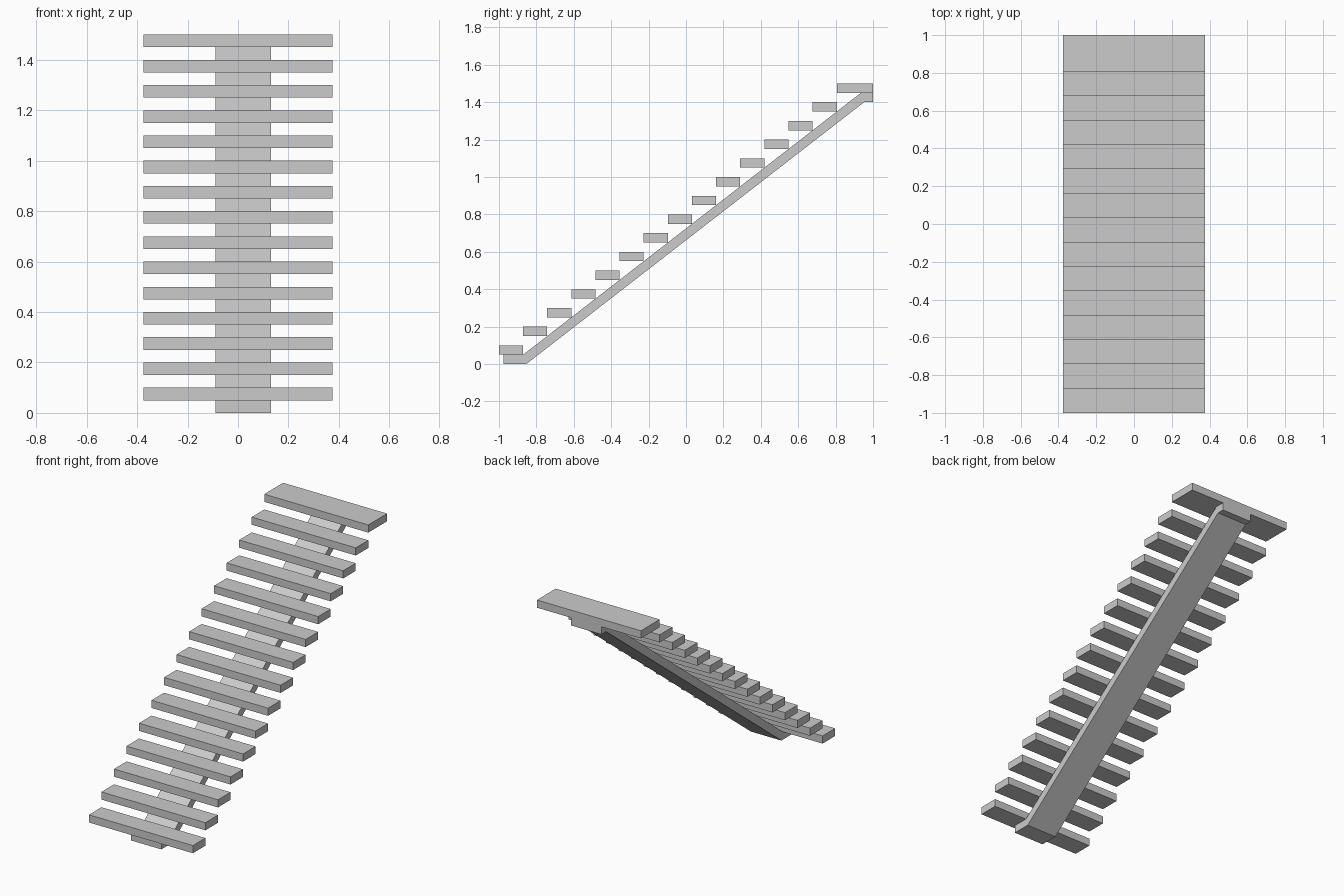
import bpy
import bmesh

if "Cube" in bpy.data.objects:
    bpy.data.objects.remove(bpy.data.objects["Cube"], do_unlink=True)

# Single pale grey finish
grey = bpy.data.materials.new("pale grey")
grey.use_nodes = True
colour = (0.6, 0.6, 0.6, 1)
grey.diffuse_color = colour
grey.node_tree.nodes["Principled BSDF"].inputs["Base Color"].default_value = colour

STEPS = 15
RISE = 0.1
RUN = 0.129
THICK = 0.05


def extrude_profile(name, profile, x0, x1):
    """Sweep a closed (y, z) outline sideways from x0 to x1."""
    bm = bmesh.new()
    face = bm.faces.new([bm.verts.new((x0, y, z)) for y, z in profile])
    swept = bmesh.ops.extrude_face_region(bm, geom=[face])["geom"]
    verts = [v for v in swept if isinstance(v, bmesh.types.BMVert)]
    bmesh.ops.translate(bm, vec=(x1 - x0, 0, 0), verts=verts)
    bmesh.ops.recalc_face_normals(bm, faces=bm.faces)
    mesh = bpy.data.meshes.new(name)
    bm.to_mesh(mesh)
    bm.free()
    mesh.materials.append(grey)
    obj = bpy.data.objects.new(name, mesh)
    bpy.context.collection.objects.link(obj)
    return obj


# Floating treads, the last one deeper as a landing
for i in range(STEPS):
    last = i == STEPS - 1
    front = -1 + i * RUN
    back = 1 if last else front + RUN
    top = (i + 1) * RISE
    outline = [(front, top - THICK), (back, top - THICK), (back, top), (front, top)]
    extrude_profile("landing" if last else f"tread_{i + 1}", outline, -0.375, 0.375)

# Central sloping beam with a flat foot and a flat head
beam = [(-0.975, 0), (-0.854, 0), (0.952, 1.4), (1, 1.4),
        (1, 1.45), (0.935, 1.45), (-0.871, THICK), (-0.975, THICK)]
extrude_profile("central_stringer", beam, -0.09, 0.13)
